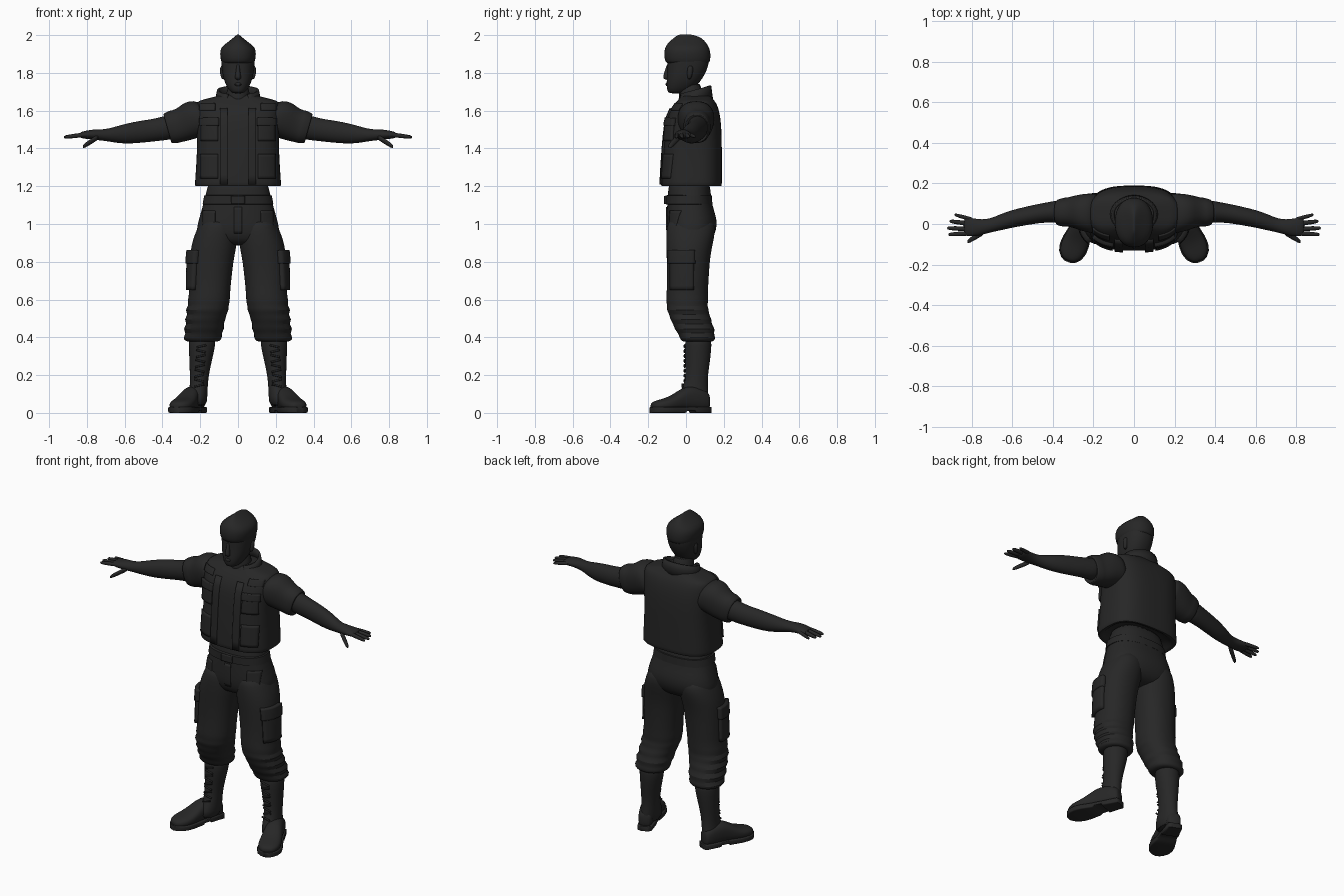
import bpy, bmesh, math
from mathutils import Matrix, Vector

cloth = bpy.data.materials.new("dark_cloth")
cloth.diffuse_color = (0.02, 0.02, 0.02, 1)


def finish(name, bm, mirror=False, sub=0):
    bmesh.ops.recalc_face_normals(bm, faces=bm.faces)
    me = bpy.data.meshes.new(name)
    bm.to_mesh(me)
    bm.free()
    ob = bpy.data.objects.new(name, me)
    bpy.context.collection.objects.link(ob)
    me.materials.append(cloth)
    bpy.ops.object.select_all(action='DESELECT')
    ob.select_set(True)
    bpy.context.view_layer.objects.active = ob
    bpy.ops.object.shade_smooth_by_angle(angle=math.radians(60))
    if mirror:
        ob.modifiers.new("mirror", 'MIRROR').use_mirror_merge = False
    if sub:
        s = ob.modifiers.new("smooth", 'SUBSURF')
        s.levels = s.render_levels = sub
    return ob


def loft(name, rings, axis='Z', e=2.0, n=24, mirror=False, sub=1, mat=None):
    """Skin of rings (t, a0, a1, b0, b1): position on the axis and extents across it."""
    bm = bmesh.new()
    loops = []
    for t, a0, a1, b0, b1 in rings:
        loop = []
        for i in range(n):
            w = 2 * math.pi * (i + 0.5) / n
            c, s = math.cos(w), math.sin(w)
            a = (a0 + a1) / 2 + (a1 - a0) / 2 * math.copysign(abs(c) ** (2 / e), c)
            b = (b0 + b1) / 2 + (b1 - b0) / 2 * math.copysign(abs(s) ** (2 / e), s)
            p = {'Z': (a, b, t), 'X': (t, a, b), 'Y': (a, t, b)}[axis]
            loop.append(bm.verts.new(p))
        loops.append(loop)
    for l0, l1 in zip(loops, loops[1:]):
        for i in range(n):
            j = (i + 1) % n
            bm.faces.new((l0[i], l0[j], l1[j], l1[i]))
    bm.faces.new(loops[0])
    bm.faces.new(loops[-1])
    if mat:
        bm.transform(mat)
    return finish(name, bm, mirror, sub)


def sym(rows):
    """Rings centred on x = 0, given as (z, half width, front y, back y)."""
    return [(z, -w, w, f, b) for z, w, f, b in rows]


def patch(name, target, u0, u1, z0, z1, t, side=False):
    """Cloth panel projected on the front (or outer side) of a part."""
    bm = bmesh.new()
    bmesh.ops.create_grid(bm, x_segments=8, y_segments=8, size=0.5)
    for v in bm.verts:
        u, z = u0 + (v.co.x + .5) * (u1 - u0), z0 + (v.co.y + .5) * (z1 - z0)
        v.co = (0.6, u, z) if side else (u, -0.6, z)
    ob = finish(name, bm)
    w = ob.modifiers.new("wrap", 'SHRINKWRAP')
    w.target = target
    w.wrap_method = 'PROJECT'
    w.use_project_x, w.use_project_y, w.use_project_z = side, not side, False
    w.use_positive_direction, w.use_negative_direction = not side, side
    s = ob.modifiers.new("thick", 'SOLIDIFY')
    s.thickness, s.offset = 2 * t, 0
    if u0 > 0 or side:
        ob.modifiers.new("mirror", 'MIRROR')
    return ob


# Head, neck and face
loft("neck", sym([(1.58, .075, -.04, .11), (1.66, .062, -.04, .09), (1.76, .06, -.035, .085)]))
loft("head", sym([(1.69, .028, -.09, -.02), (1.705, .046, -.10, .02), (1.735, .064, -.104, .06),
                  (1.77, .078, -.102, .088), (1.82, .086, -.098, .115), (1.87, .09, -.10, .125),
                  (1.92, .088, -.09, .12), (1.96, .05, -.06, .09)]), e=2.3)
loft("nose", sym([(1.762, .01, -.108, -.08), (1.772, .018, -.122, -.08), (1.785, .015, -.122, -.08),
                  (1.83, .009, -.106, -.08), (1.85, .008, -.10, -.08)]), n=12)
loft("lips", sym([(1.728, .012, -.105, -.08), (1.738, .026, -.111, -.08), (1.752, .012, -.105, -.08)]), n=12)
loft("ear", [(1.765, .07, .086, .01, .025), (1.785, .07, .094, .005, .033),
             (1.82, .07, .098, .005, .04), (1.84, .07, .09, .012, .035)], n=12, mirror=True)

# Soft cap with a crest running front to back
loft("cap", sym([(1.845, .085, -.10, .122), (1.86, .09, -.112, .128), (1.90, .097, -.118, .132),
                 (1.935, .093, -.112, .124), (1.96, .058, -.096, .108), (1.985, .026, -.065, .085),
                 (2.0, .008, -.045, .045), (2.004, .003, -.03, .02)]), e=2.2)

# Sleeveless jacket with hollow hem
vest = loft("jacket", sym([(1.24, .18, -.10, .14), (1.20, .20, -.11, .165), (1.198, .228, -.132, .19),
                           (1.21, .229, -.133, .19), (1.30, .222, -.128, .19), (1.42, .216, -.12, .19),
                           (1.50, .22, -.112, .188), (1.57, .224, -.102, .182), (1.62, .224, -.075, .17),
                           (1.648, .218, -.05, .155), (1.658, .19, -.04, .145), (1.675, .115, -.03, .135),
                           (1.69, .08, -.015, .115)]), e=2.9, n=40)
patch("jacket_front_edge", vest, .055, .095, 1.21, 1.61, .010)
patch("chest_pocket", vest, .105, .19, 1.44, 1.54, .012)
patch("chest_pocket_flap", vest, .10, .195, 1.52, 1.56, .018)
patch("lower_pocket", vest, .105, .195, 1.24, 1.37, .008)
patch("shoulder_seam", vest, .12, .20, 1.60, 1.635, .008)

# Stand-up collar, open at the front
bm = bmesh.new()
rows = []
for r, z0, tilt in ((.118, 1.64, .15), (.11, 1.68, .25), (.104, 1.71, .3)):
    row = []
    for i in range(25):
        w = math.radians(-60 + 300 * i / 24)
        y = .045 + r * .78 * math.sin(w)
        row.append(bm.verts.new((r * math.cos(w), y, z0 + tilt * (y - .05))))
    rows.append(row)
for r0, r1 in zip(rows, rows[1:]):
    for i in range(24):
        bm.faces.new((r0[i], r0[i + 1], r1[i + 1], r1[i]))
s = finish("collar", bm).modifiers.new("thick", 'SOLIDIFY')
s.thickness, s.offset = .014, 0

# Short sleeves, sheared so the cuff slants
shear = Matrix(((1, 0, .28, -.28 * 1.52), (0, 1, 0, 0), (0, 0, 1, 0), (0, 0, 0, 1)))
loft("sleeve", [(.15, -.05, .15, 1.47, 1.64), (.20, -.045, .152, 1.465, 1.655), (.25, -.035, .148, 1.45, 1.645),
                (.29, -.02, .14, 1.44, 1.615), (.33, -.012, .13, 1.432, 1.60), (.34, -.016, .132, 1.428, 1.602),
                (.375, -.008, .122, 1.428, 1.585), (.38, -.006, .12, 1.43, 1.582), (.37, .01, .105, 1.45, 1.56)],
     'X', e=2.3, mirror=True, mat=shear)

# Bare arms and hands
loft("arm", [(.30, .0, .13, 1.45, 1.60), (.40, .01, .112, 1.442, 1.567), (.47, .004, .10, 1.434, 1.553),
             (.53, -.006, .086, 1.428, 1.545), (.60, -.018, .07, 1.424, 1.53), (.66, -.032, .048, 1.432, 1.512),
             (.71, -.042, .026, 1.441, 1.50), (.75, -.054, .022, 1.444, 1.502), (.79, -.062, .028, 1.45, 1.497),
             (.825, -.06, .033, 1.452, 1.49), (.84, -.05, .025, 1.46, 1.482)], 'X', mirror=True)


def finger(name, a, b, r):
    a, b = Vector(a), Vector(b)
    rings = []
    for f, k in ((0, 1), (.35, 1), (.7, .92), (.93, .75), (1, .4)):
        p = a.lerp(b, f)
        rings.append((p.x, p.y - r * k, p.y + r * k, p.z - r * k, p.z + r * k))
    loft(name, rings, 'X', n=10, mirror=True)


finger("little_finger", (.79, .02, 1.474), (.885, .046, 1.462), .011)
finger("ring_finger", (.80, .0, 1.474), (.91, .014, 1.462), .0125)
finger("middle_finger", (.80, -.025, 1.474), (.922, -.02, 1.46), .0125)
finger("index_finger", (.80, -.045, 1.474), (.915, -.052, 1.46), .0125)
finger("thumb", (.735, -.035, 1.465), (.822, -.088, 1.408), .016)

# Trousers: seat, belt and bloused legs
seat = loft("trouser_seat", sym([(1.26, .15, -.085, .12), (1.18, .165, -.095, .13), (1.10, .186, -.10, .137),
                                 (1.03, .206, -.103, .165), (.97, .222, -.103, .163), (.92, .215, -.09, .14),
                                 (.885, .12, -.06, .10)]), e=2.4, n=32)
belt = loft("belt", sym([(1.10, .17, -.09, .12), (1.105, .188, -.108, .14), (1.15, .18, -.108, .138),
                         (1.155, .16, -.09, .12)]), e=2.4, n=32, sub=0)
patch("belt_buckle", belt, -.035, .035, 1.107, 1.148, .008)
patch("fly", seat, -.02, .02, .95, 1.09, .005)
leg = loft("trouser_leg", [(1.04, .01, .19, -.09, .14), (.98, .004, .214, -.104, .158), (.92, .002, .24, -.106, .148),
                           (.86, .012, .252, -.105, .135), (.80, .024, .256, -.102, .126), (.70, .035, .26, -.10, .12),
                           (.63, .042, .258, -.104, .116), (.59, .042, .27, -.106, .118), (.565, .05, .262, -.10, .114),
                           (.545, .048, .284, -.104, .122), (.52, .062, .262, -.088, .122), (.495, .064, .29, -.085, .138),
                           (.47, .078, .266, -.068, .134), (.445, .07, .296, -.062, .156), (.422, .088, .272, -.042, .146),
                           (.40, .082, .294, -.036, .157), (.38, .094, .28, -.025, .15), (.376, .115, .262, -.008, .135)],
           e=2.2, mirror=True)
patch("cargo_pocket", leg, -.075, .04, .65, .84, .018, side=True)
patch("cargo_pocket_flap", leg, -.08, .045, .79, .86, .024, side=True)
patch("hip_pocket", seat, .12, .185, .96, 1.07, .005)

# Boots: shaft, foot and sole, toes turned out
loft("boot_shaft", [(.42, .12, .26, .0, .135), (.36, .118, .262, -.008, .136), (.29, .135, .258, -.006, .13),
                    (.20, .155, .255, -.002, .116), (.14, .16, .255, -.014, .115), (.09, .162, .262, -.045, .12),
                    (.03, .164, .27, -.05, .12)], mirror=True)
turn = Matrix.Translation((.207, .11, 0)) @ Matrix.Rotation(math.radians(22), 4, 'Z')
loft("boot_foot", [(.012, -.028, .028, .02, .09), (.0, -.042, .042, .012, .12), (-.08, -.048, .048, .012, .145),
                   (-.13, -.052, .052, .012, .135), (-.17, -.058, .058, .012, .11), (-.21, -.064, .064, .012, .086),
                   (-.25, -.065, .065, .012, .074), (-.285, -.055, .055, .012, .066), (-.308, -.034, .034, .015, .056),
                   (-.314, -.018, .018, .02, .045)], 'Y', e=2.5, mirror=True, mat=turn)
loft("boot_sole", [(.018, -.025, .025, 0, .03), (.01, -.042, .042, 0, .032), (-.08, -.05, .05, 0, .032),
                   (-.085, -.05, .05, .01, .032), (-.13, -.055, .055, .01, .032), (-.14, -.056, .056, 0, .032),
                   (-.21, -.069, .069, 0, .032), (-.25, -.07, .07, 0, .032), (-.285, -.06, .06, 0, .032),
                   (-.308, -.04, .04, 0, .032), (-.32, -.018, .018, 0, .03)], 'Y', e=8, mirror=True, sub=0, mat=turn)

# Boot laces zigzagging up the shaft
for i in range(9):
    z = .145 + .026 * i
    x = .205 - .012 * max(0, (z - .2) / .16)
    k = .012 * (-1) ** i
    bm = bmesh.new()
    bmesh.ops.create_cone(bm, cap_ends=True, segments=8, radius1=.005, radius2=.005, depth=.052)
    bm.transform(Matrix.Translation((x, -.007 - .012 * (z < .16), z)) @ Matrix.Rotation(math.pi / 2 + k * 20, 4, 'Y'))
    finish("boot_lace_%d" % (i + 1), bm, mirror=True)
